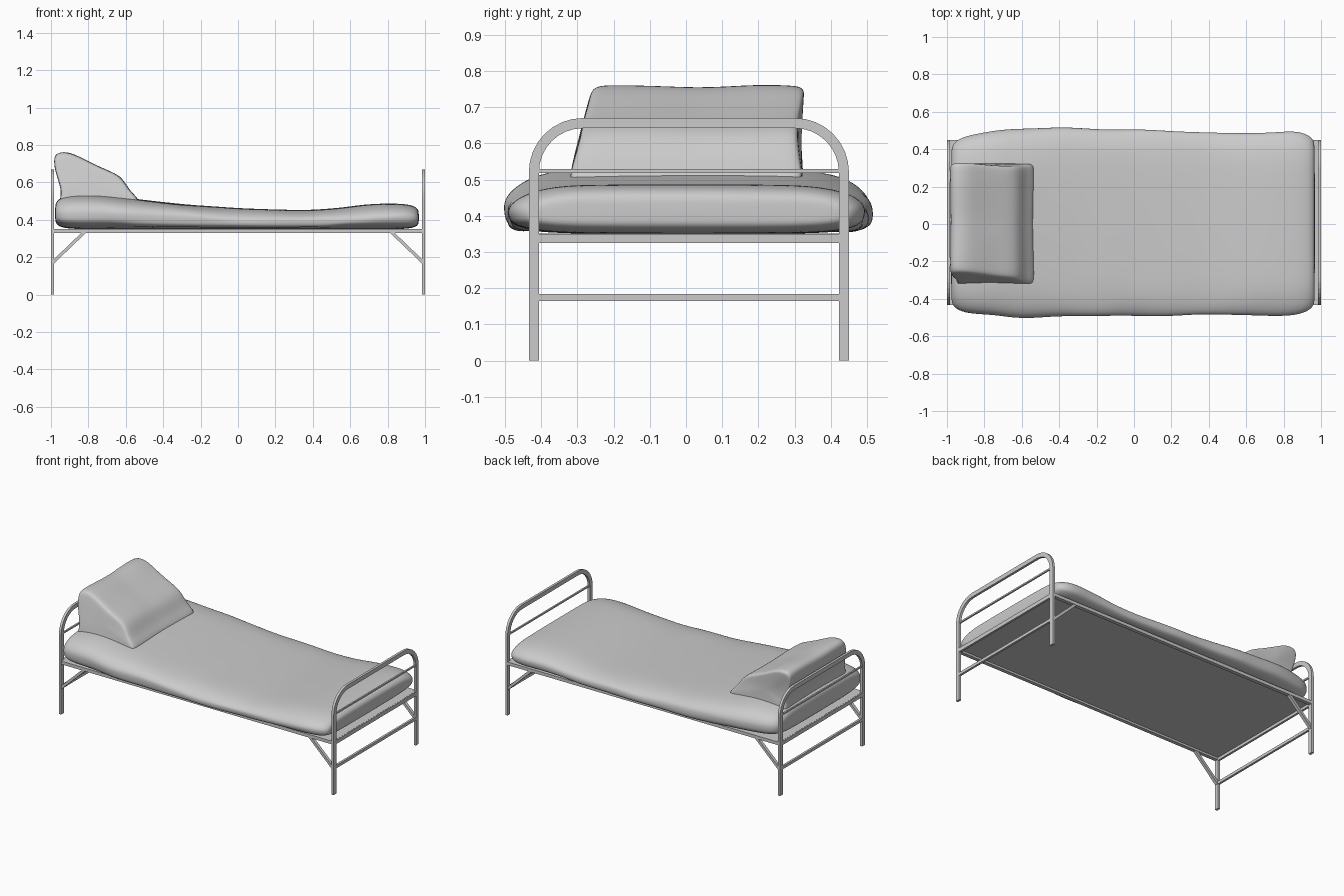
import bpy, bmesh, math
from mathutils import Vector, noise

if "Cube" in bpy.data.objects:
    bpy.data.objects.remove(bpy.data.objects["Cube"])

YC, HW = 0.008, 0.428      # frame centre line and post half spacing
XE = 0.992                 # x of the end frames


def loft(name, rings, subsurf=0):
    """Skin a list of equal-length point rings and cap both ends."""
    bm = bmesh.new()
    vs = [[bm.verts.new(p) for p in ring] for ring in rings]
    n = len(rings[0])
    for a, b in zip(vs, vs[1:]):
        for i in range(n):
            j = (i + 1) % n
            bm.faces.new((a[i], a[j], b[j], b[i]))
    bm.faces.new(vs[0][::-1])
    bm.faces.new(vs[-1])
    bmesh.ops.recalc_face_normals(bm, faces=bm.faces)
    me = bpy.data.meshes.new(name)
    bm.to_mesh(me)
    bm.free()
    ob = bpy.data.objects.new(name, me)
    bpy.context.collection.objects.link(ob)
    if subsurf:
        me.polygons.foreach_set("use_smooth", [True] * len(me.polygons))
        m = ob.modifiers.new("soft", 'SUBSURF')
        m.levels = m.render_levels = subsurf
    return ob


def box(name, x0, x1, y0, y1, z0, z1):
    return loft(name, [[(x, y0, z0), (x, y1, z0), (x, y1, z1), (x, y0, z1)] for x in (x0, x1)])


def interp(table, x):
    """Linear lookup in a table of (x, value) pairs."""
    for (x0, a), (x1, b) in zip(table, table[1:]):
        if x <= x1:
            return a + (b - a) * max(0, (x - x0) / (x1 - x0))
    return table[-1][1]


# arched end frames: posts and top rail swept in one path
def end_frame(name, x):
    r, top = 0.135, 0.656
    path = [(-HW, 0, -1, 0)]
    for sy, start in ((-1, 180), (1, 90)):
        for k in range(9):
            a = math.radians(start - 90 * k / 8)
            c, s = math.cos(a), math.sin(a)
            path.append((sy * (HW - r) + r * c, top - r + r * s, c, s))
    path.append((HW, 0, 1, 0))
    h, t = 0.014, 0.008
    rings = []
    for y, z, ny, nz in path:
        rings.append([(x + dx, YC + y + d * ny, z + d * nz)
                      for dx, d in ((-t, -h), (t, -h), (t, h), (-t, h))])
    loft(name, rings)


for side, s in (("head", -1), ("foot", 1)):
    x = s * XE
    end_frame(side + "_frame", x)
    y0, y1 = YC - HW, YC + HW
    box(side + "_upper_bar", x - .005, x + .005, y0, y1, 0.519, 0.529)
    box(side + "_rail", x - .007, x + .007, y0, y1, 0.325, 0.35)
    box(side + "_lower_bar", x - .007, x + .007, y0, y1, 0.165, 0.184)
    # diagonal braces from the post to the side rail
    for lab, sy in (("front", -1), ("back", 1)):
        yc = YC + sy * HW
        rings = []
        for px, pz in ((s * 0.99, 0.172), (s * 0.82, 0.335)):
            rings.append([(px + d * s, yc + w, pz + d)
                          for d, w in ((-.006, -.01), (-.006, .01), (.006, .01), (.006, -.01))])
        loft(f"{side}_{lab}_brace", rings)

# side rails and the sheet carrying the mattress
for lab, sy in (("front", -1), ("back", 1)):
    yc = YC + sy * HW
    box(lab + "_side_rail", -XE, XE, yc - .012, yc + .012, 0.33, 0.35)
box("bed_base", -XE, XE, YC - HW - .012, YC + HW + .012, 0.343, 0.351)

# mattress with blanket: cross-sections along x
TOP = [(-1, .53), (-.75, .535), (-.6, .52), (-.45, .50), (-.3, .484), (0, .463), (.2, .455), (.4, .452),
       (.55, .465), (.7, .486), (.85, .488), (1, .482)]
YMAX = [(-1, .47), (-.85, .48), (-.65, .51), (-.35, .517), (.2, .50), (.5, .487), (.85, .497), (1, .49)]
YMIN = [(-1, -.485), (-.75, -.49), (-.6, -.512), (-.4, -.493), (.3, -.487), (1, -.487)]
# end rounding: (x, width factor, height factor)
ENDS = [(-.978, .80, .35), (-.974, .88, .62), (-.955, .94, .85), (-.91, .985, .96)]
ENDF = [(.90, .985, .97), (.94, .95, .87), (.963, .90, .65), (.967, .82, .35)]
MID = [(-.84 + 1.68 * k / 18, 1, 1) for k in range(19)]
rings = []
N = 32
for x, fw, fh in ENDS + MID + ENDF:
    zt, zb = interp(TOP, x), 0.35
    zc = zb + 0.45 * (zt - zb)
    lo, hi = interp(YMIN, x), interp(YMAX, x)
    ring = []
    for k in range(N):
        a = 2 * math.pi * k / N
        c, s = math.cos(a), math.sin(a)
        # wide, flat superellipse: soft top, tighter bottom edge
        yy = math.copysign(abs(c) ** (1 / 2.6), c)
        zz = math.copysign(abs(s) ** (1.0 if s > 0 else 0.6), s)
        y = (lo + hi) / 2 + (hi - lo) / 2 * yy * fw
        z = zc + (zt - zc if s > 0 else zc - zb) * zz * fh
        amp = 0.008 * abs(yy) ** 4 + 0.003
        w = noise.noise(Vector((x * 5, y * 3, z * 8)))
        y += math.copysign(amp, yy) * w
        if s > 0:
            z += amp * noise.noise(Vector((x * 4 + 7, y * 5, 3)))
        # hem hanging lower over the sides
        elif abs(y) > 0.45 and -0.6 < x < 0.5:
            z -= 0.008
        ring.append((x, y, z))
    rings.append(ring)
loft("mattress", rings, 2)

# pillow: wedge profile in x-z, lofted across y
PROFILE = [(-.965, .47), (-.945, .53), (-.95, .58), (-.98, .665), (-.987, .735), (-.965, .762), (-.90, .764),
           (-.82, .722), (-.73, .68), (-.65, .645), (-.61, .61), (-.575, .55), (-.52, .507), (-.55, .46), (-.75, .45)]
SECTIONS = [(0, .80), (.005, .93), (.03, .985), (.09, 1), (.22, .99), (.36, .98), (.5, .97), (.64, .98),
            (.78, .99), (.91, 1), (.97, .99), (.995, .94), (1, .82)]
rings = []
for t, f in SECTIONS:
    ring = []
    for px, pz in PROFILE:
        x = -.80 + (px + .80) * (1 + (f - 1) * .7)
        z = .56 + (pz - .56) * f
        u = min(1, max(0, (z - .5) / .25))
        lo = -.325 + .063 * u                  # front side slopes inwards
        hi = .325 + .008 * u - .02 * math.sin(math.pi * u)
        y = lo + (hi - lo) * t
        w = noise.noise(Vector((x * 7, y * 7, z * 9)))
        ring.append((x, y + .006 * w, z + .006 * w))
    rings.append(ring)
loft("pillow", rings, 2)
